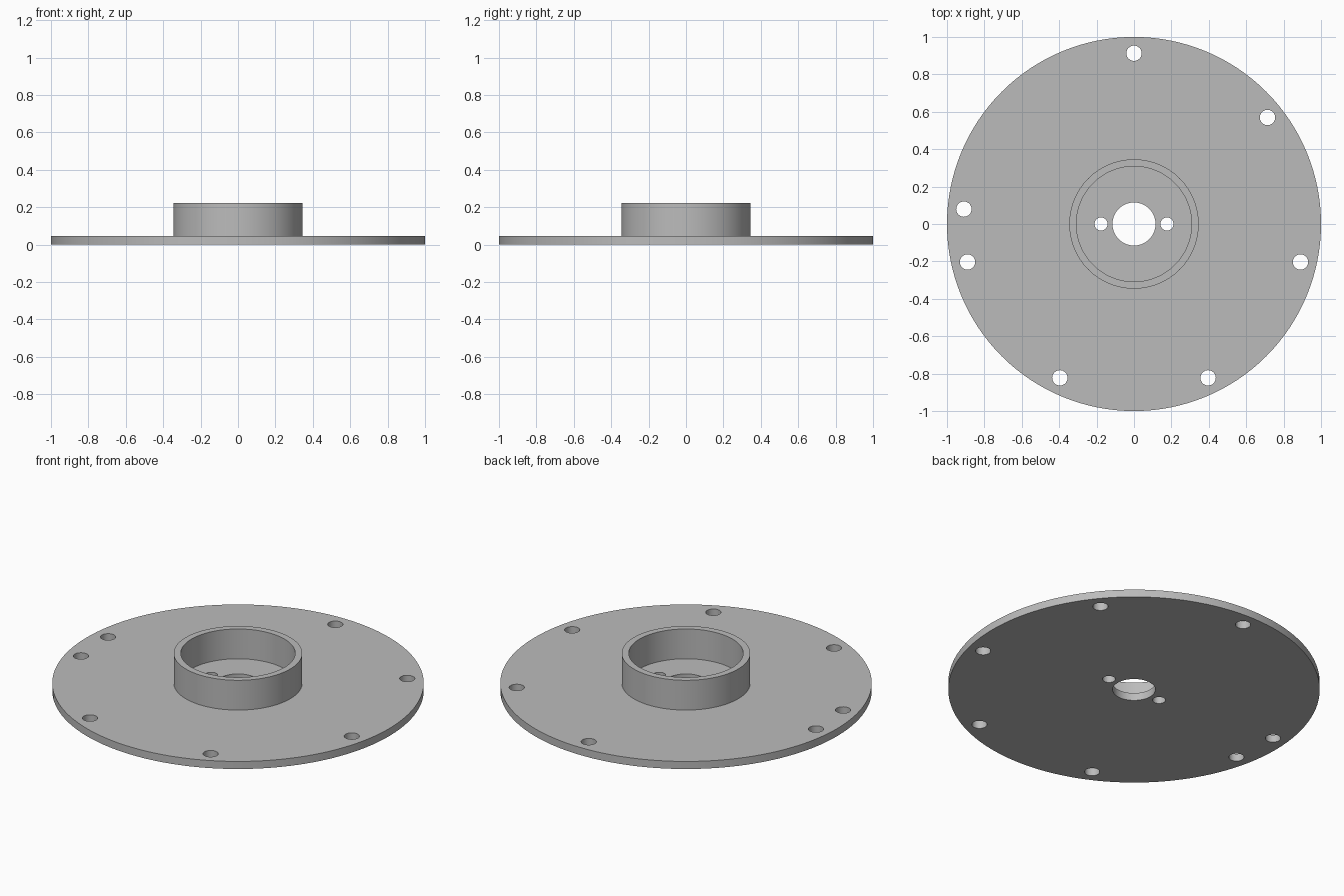
import bpy
import bmesh
from math import cos, sin, radians, pi
from mathutils import Matrix, Vector

default = bpy.data.objects.get("Cube")
if default:
    bpy.data.objects.remove(default, do_unlink=True)

PLATE_TOP, RIM_TOP = 0.045, 0.222
BORE_R, RIM_IN, RIM_OUT = 0.115, 0.308, 0.346


def add_object(name, bm):
    bmesh.ops.recalc_face_normals(bm, faces=bm.faces)
    mesh = bpy.data.meshes.new(name)
    bm.to_mesh(mesh)
    bm.free()
    obj = bpy.data.objects.new(name, mesh)
    bpy.context.collection.objects.link(obj)
    return obj


def lathe(name, profile, steps):
    """Spin a closed (radius, height) profile around z."""
    bm = bmesh.new()
    verts = [bm.verts.new((r, 0, z)) for r, z in profile]
    edges = [bm.edges.new((v, verts[i - 1])) for i, v in enumerate(verts)]
    bmesh.ops.spin(bm, geom=verts + edges, cent=(0, 0, 0), axis=(0, 0, 1),
                   angle=2 * pi, steps=steps, use_merge=True)
    bmesh.ops.remove_doubles(bm, verts=bm.verts, dist=1e-5)
    return add_object(name, bm)


# Plate with central bore and raised hub collar, one closed section
flange = lathe("flange_plate_with_collar", [
    (BORE_R, 0), (1, 0), (1, PLATE_TOP), (RIM_OUT, PLATE_TOP),
    (RIM_OUT, RIM_TOP), (RIM_IN, RIM_TOP),
    (RIM_IN, PLATE_TOP), (BORE_R, PLATE_TOP)], 128)

# Bolt holes on a seven-way circle, with one shifted out of step,
# plus two small pin holes beside the bore
angles = [90 - i * 360 / 7 for i in range(6)] + [175]
holes = [(0.913 * cos(radians(a)), 0.913 * sin(radians(a)), 0.041) for a in angles]
holes += [(side * 0.176, 0, 0.035) for side in (-1, 1)]

bm = bmesh.new()
for x, y, r in holes:
    bmesh.ops.create_cone(bm, cap_ends=True, segments=32, radius1=r, radius2=r,
                          depth=0.2, matrix=Matrix.Translation(Vector((x, y, 0.02))))
cutter = add_object("hole_cutter", bm)
cutter.hide_render = True

cut = flange.modifiers.new("holes", 'BOOLEAN')
cut.operation = 'DIFFERENCE'
cut.solver = 'EXACT'
cut.object = cutter

bpy.ops.object.select_all(action='DESELECT')
bpy.context.view_layer.objects.active = flange
flange.select_set(True)
bpy.ops.object.modifier_apply(modifier=cut.name)
bpy.data.objects.remove(cutter, do_unlink=True)

# Plain grey metal
grey = bpy.data.materials.new("plain_grey")
grey.use_nodes = True
colour = (0.5, 0.5, 0.5, 1)
grey.diffuse_color = colour
grey.node_tree.nodes["Principled BSDF"].inputs["Base Color"].default_value = colour
flange.data.materials.clear()
flange.data.materials.append(grey)

bpy.ops.object.shade_smooth_by_angle(angle=radians(30))
